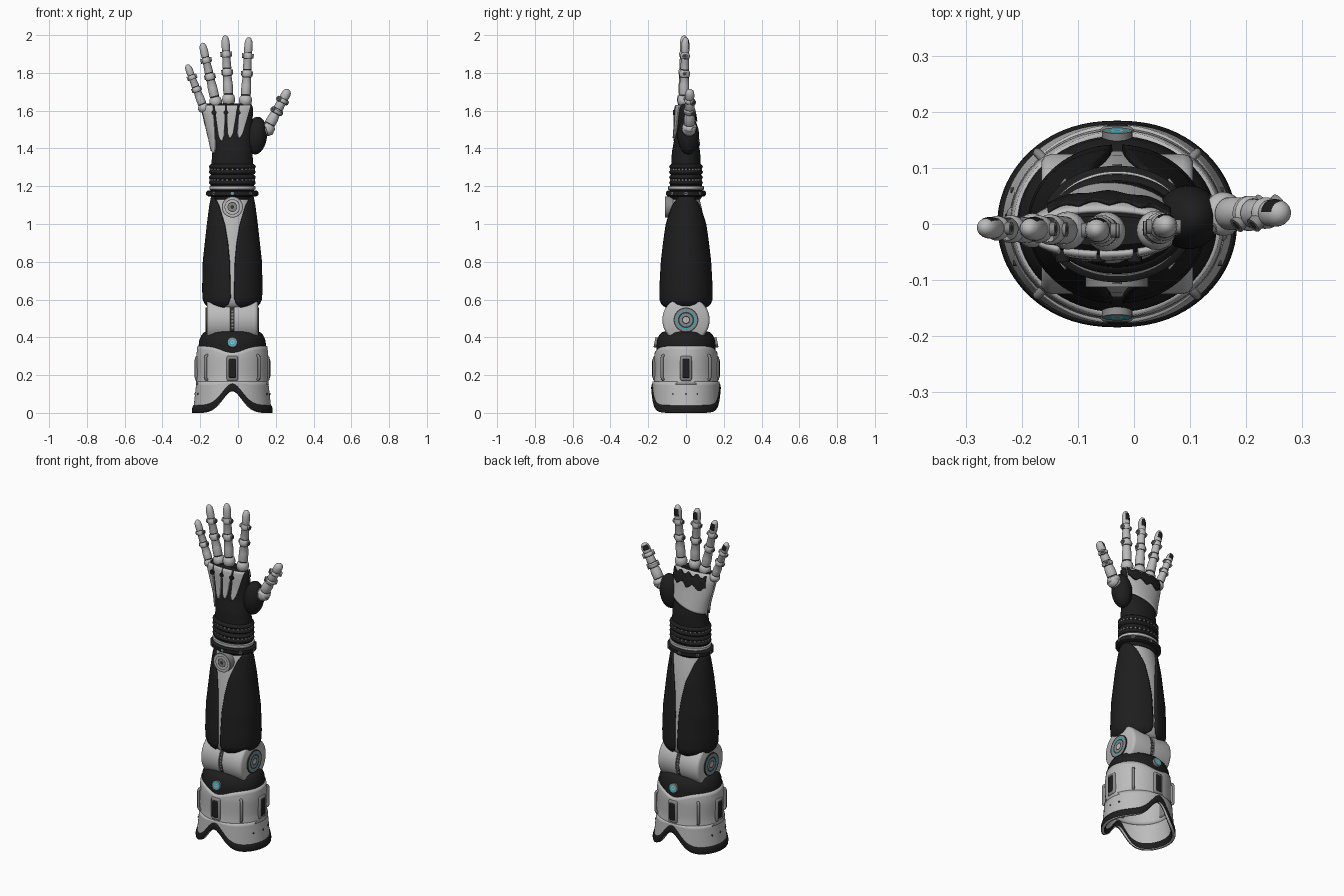
import bpy, bmesh
from math import sin, cos, pi, exp, asin, sqrt, radians
from mathutils import Vector

if "Cube" in bpy.data.objects:
    bpy.data.objects.remove(bpy.data.objects["Cube"])

AXIS = -0.03  # x of the arm's centre line


def material(name, r, g, b):
    m = bpy.data.materials.new(name)
    m.use_nodes = True
    m.diffuse_color = (r, g, b, 1)
    node = next(n for n in m.node_tree.nodes if n.type == 'BSDF_PRINCIPLED')
    node.inputs["Base Color"].default_value = (r, g, b, 1)
    node.inputs["Roughness"].default_value = 0.5
    return m


WHITE, BLACK, GRAPHITE, METAL, TEAL = range(5)
MATS = [material("white_shell", .5, .5, .5), material("black_rubber", .013, .013, .013),
        material("graphite_joint", .04, .04, .04), material("grey_metal", .25, .25, .25),
        material("teal_light", .05, .4, .5)]


def finish(name, bm, solid=0, offset=-1, bevel=0):
    mesh = bpy.data.meshes.new(name)
    bm.to_mesh(mesh)
    bm.free()
    for m in MATS:
        mesh.materials.append(m)
    mesh.polygons.foreach_set("use_smooth", [True] * len(mesh.polygons))
    mesh.set_sharp_from_angle(angle=radians(40))
    ob = bpy.data.objects.new(name, mesh)
    bpy.context.scene.collection.objects.link(ob)
    if solid:
        mod = ob.modifiers.new("thickness", 'SOLIDIFY')
        mod.thickness, mod.offset = solid, offset
    if bevel:
        mod = ob.modifiers.new("bevel", 'BEVEL')
        mod.width, mod.segments = bevel, 3
    return ob


def grid(name, fn, n, rows, mat=WHITE, rule=None, loop=True, caps=False, **kw):
    """Surface through fn(u, row); rule(centre, row) picks each face's material."""
    bm = bmesh.new()
    cols = n if loop else n + 1
    vs = [[bm.verts.new(fn(i / n, r)) for i in range(cols)] for r in rows]
    for j in range(len(rows) - 1):
        for i in range(n):
            k = (i + 1) % cols
            f = bm.faces.new((vs[j][i], vs[j][k], vs[j + 1][k], vs[j + 1][i]))
            f.material_index = rule(f.calc_center_median(), rows[j]) if rule else mat
    if caps:
        for ring in (vs[0][::-1], vs[-1]):
            bm.faces.new(ring).material_index = mat
    bmesh.ops.remove_doubles(bm, verts=bm.verts, dist=1e-5)
    return finish(name, bm, **kw)


def at(table, z):
    """Linear look-up in rows of (z, values...)."""
    if z <= table[0][0]:
        return table[0][1:]
    for a, b in zip(table, table[1:]):
        if z <= b[0]:
            t = (z - a[0]) / (b[0] - a[0])
            return [p + (q - p) * t for p, q in zip(a[1:], b[1:])]
    return table[-1][1:]


def oval(u, z, rx, ry, cx=AXIS, cy=0):
    return Vector((cx + rx * cos(2 * pi * u), cy + ry * sin(2 * pi * u), z))


def loft(name, rings, mat, n=64, **kw):
    return grid(name, lambda u, r: oval(u, *r), n, rings, mat, caps=True, **kw)


def turn(name, start, direction, profile, n=24, rule=None):
    """Turned part; profile rows are (distance along, radius, material)."""
    start, d = Vector(start), Vector(direction).normalized()
    e1 = d.orthogonal().normalized()
    e2 = d.cross(e1)
    return grid(name, lambda u, r: start + d * r[0] + (e1 * cos(2 * pi * u) + e2 * sin(2 * pi * u)) * r[1],
                n, profile, rule=rule or (lambda c, r: r[2]))


def disc(name, centre, direction, rings, h=.01, n=32):
    """Round plate with concentric coloured rings of (radius, material)."""
    prof = [(0, 0, rings[0][1]), (0, rings[0][0], rings[0][1])]
    prof += [(h, r, m) for r, m in rings] + [(h, 0, rings[-1][1])]
    return turn(name, centre, direction, prof, n)


def box(name, centre, size, angle, mat, bevel):
    bm = bmesh.new()
    bmesh.ops.create_cube(bm, size=1)
    for v in bm.verts:
        v.co = Vector(a * b for a, b in zip(v.co, size))
    for f in bm.faces:
        f.material_index = mat
    ob = finish(name, bm, bevel=bevel)
    ob.location, ob.rotation_euler.z = centre, angle


def pipe(name, points, radius, mat):
    cu = bpy.data.curves.new(name, 'CURVE')
    cu.dimensions, cu.bevel_depth, cu.bevel_resolution = '3D', radius, 3
    cu.use_fill_caps = True
    sp = cu.splines.new('POLY')
    sp.points.add(len(points) - 1)
    for p, co in zip(sp.points, points):
        p.co = (*co, 1)
    cu.materials.append(MATS[mat])
    bpy.context.scene.collection.objects.link(bpy.data.objects.new(name, cu))


def steps(a, b, n):
    return [a + (b - a) * i / n for i in range(n + 1)]


# Shoulder cuff: flared skirt with arched hem, black rim, upper shell and cap
SKIRT = [(0, .21, .184), (.05, .203, .182), (.16, .191, .177)]
SHELL = [(.15, .193, .172), (.2, .188, .167), (.3, .191, .168), (.36, .184, .16)]


def hump(u, width):
    return exp(-(.2 * cos(2 * pi * u) / width) ** 2)


def skirt(u, v, top=.165, extra=0):
    low = .115 * hump(u, .075)
    z = low + (top if extra else top - low) * v
    rx, ry = at(SKIRT, z)
    return oval(u, z, rx + extra, ry + extra)


def shell(u, v):
    z = .15 + (.205 - .035 * hump(u, .09)) * v
    return oval(u, z, *at(SHELL, z))


grid("cuff_skirt", skirt, 96, steps(0, 1, 8), WHITE, solid=.012)
grid("cuff_rim", lambda u, v: skirt(u, v, .04, .003 + .003 * sin(pi * v)), 96,
     steps(0, 1, 6), BLACK, solid=.022)
grid("cuff_shell", shell, 96, steps(0, 1, 10), WHITE, solid=.014)
loft("cuff_cap", [(.3, .178, .156), (.36, .178, .157), (.385, .175, .154), (.41, .164, .143),
                  (.425, .152, .13), (.432, .135, .115)], BLACK)
for k in range(4):
    a = k * pi / 2
    p = oval(k / 4, .235, .183, .161)
    box("cuff_slot_frame", p, (.028, .062, .135), a, METAL, .012)
    box("cuff_slot", p + Vector((cos(a), sin(a), 0)) * .004, (.028, .046, .108), a, BLACK, .012)
    path = [(z, r) for z, r in ((.175, 0), (.18, .012), (.19, .016), (.29, .016), (.3, .012), (.305, 0))]
    pipe("cuff_handle", [oval(k / 4 + .125, z, .185 + r, .164 + r) for z, r in path], .008, METAL)
for s in (-1, 1):
    disc("cuff_light", (AXIS, s * .145, .37), (0, s, .2), [(.027, METAL), (.021, TEAL), (.011, WHITE), (.006, TEAL)], .022)
    for y in (-.07, 0, .06):
        disc("cuff_rivet", (AXIS + s * .195 * sqrt(1 - (y / .18) ** 2), y, .1), (s, 0, 0), [(.005, GRAPHITE)], .006, 10)

# Elbow: cross barrel with a dark centre groove and ringed end plates
turn("elbow_barrel", (AXIS - .135, 0, .492), (1, 0, 0),
     [(0, 0, WHITE), (0, .112, WHITE), (.006, .121, WHITE), (.018, .125, WHITE), (.123, .125, WHITE),
      (.124, .119, GRAPHITE), (.146, .119, WHITE), (.147, .125, WHITE), (.252, .125, WHITE),
      (.264, .121, WHITE), (.27, .112, WHITE), (.27, 0, WHITE)], 64)
for s in (-1, 1):
    disc("elbow_plate", (AXIS + s * .133, 0, .492), (s, 0, 0),
         [(.066, GRAPHITE), (.06, METAL), (.05, TEAL), (.043, GRAPHITE), (.035, METAL), (.022, GRAPHITE), (.016, WHITE)], .008)
    for z in steps(.45, .54, 5):
        y = sqrt(.119 ** 2 - (z - .492) ** 2)
        disc("elbow_stud", (AXIS, s * y, z), (0, s, 0), [(.006, METAL)], .005, 10)

# Forearm: white core between two black side shells that part towards the wrist
ARM = [(.555, .118, .112), (.57, .143, .13), (.6, .157, .141), (.65, .16, .142), (.8, .157, .134),
       (1, .135, .113), (1.1, .122, .092), (1.145, .113, .08)]
GAP = [(.555, .045), (.575, .02), (.61, .009), (.8, .014), (.9, .024), (1, .042), (1.1, .075), (1.145, .1)]
loft("forearm_core", [(z, rx - .014, ry - .012) for z, rx, ry in ARM], WHITE)
for side, name in ((0, "forearm_shell_left"), (.5, "forearm_shell_right")):
    def half(u, z, side=side):
        rx, ry = at(ARM, z)
        g = asin(min(.95, at(GAP, z)[0] / rx))
        return oval(side + (u - .5) * (pi - 2 * g) / (2 * pi), z, rx, ry)
    grid(name, half, 40, steps(.555, .62, 6) + steps(.64, 1.145, 24), BLACK, loop=False, solid=.014)
disc("forearm_badge", (AXIS, -.07, 1.09), (0, -1, 0),
     [(.056, METAL), (.05, WHITE), (.041, GRAPHITE), (.038, WHITE), (.026, GRAPHITE), (.022, METAL), (.01, GRAPHITE)], .042)

# Wrist: collar, white band and ribbed rubber bellows
loft("wrist_seat", [(1.13, .1, .075), (1.15, .115, .088), (1.21, .115, .085)], BLACK)
loft("wrist_collar", [(1.146, .128, .096), (1.152, .136, .104), (1.172, .136, .104), (1.178, .128, .096)], BLACK)
loft("wrist_band", [(1.18, .117, .09), (1.184, .122, .094), (1.198, .122, .094), (1.202, .117, .09)], WHITE)
for k in range(8):
    p = oval(k / 8, 1.162, .134, .102)
    disc("collar_light", p, p - Vector((AXIS, 0, 1.162)), [(.009, METAL), (.006, TEAL if k == 6 else GRAPHITE)], .005, 12)


def rib(z):
    r = .011 * abs(sin((z - 1.205) / .028 * pi))
    return z, .113 + r, .078 + r


loft("wrist_bellows", [rib(z) for z in steps(1.205, 1.317, 40)], BLACK)
for z in (1.233, 1.289):
    for k in range(28):
        p = oval(k / 28, z, .113, .078)
        disc("wrist_stud", p, p - Vector((AXIS, 0, z)), [(.006, METAL)], .008, 8)

# Hand body, with fitted plates on its back and palm
HAND = [(1.3, .112, .078, -.03, 0), (1.38, .106, .075, -.03, 0), (1.45, .112, .062, -.037, 0),
        (1.52, .122, .053, -.046, -.004), (1.59, .132, .047, -.053, -.009), (1.62, .132, .04, -.054, -.012),
        (1.638, .122, .026, -.053, -.012)]
loft("hand_body", [(z, *at(HAND, z)) for z in steps(1.3, 1.638, 30)], BLACK)


def patch(name, fn, side, off, mat, nu=12, nv=20):
    """Thin plate on the hand; fn(u, v) gives x and z, side is -1 front or 1 rear."""
    def point(u, v):
        x, z = fn(u, v)
        rx, ry, cx, cy = at(HAND, z)
        c = max(-.997, min(.997, (x - cx) / rx))
        return Vector((cx + (rx + off) * c, cy + side * (ry + off) * sqrt(1 - c * c), z))
    grid(name, point, nu, steps(0, 1, nv), mat, loop=False, solid=.008, offset=0)


PLATES = [(-.159, -.123, 1.375), (-.094, -.085, 1.44), (-.032, -.042, 1.455), (.034, .004, 1.455)]
for top, low, zb in PLATES:
    def strip(u, v, top=top, low=low, zb=zb):
        w = (.012 + .017 * v) * min(1, sqrt(v * 6 + .05))
        return low + (top - low) * v + (2 * u - 1) * w, zb + (1.628 - zb) * v
    patch("hand_back_plate", strip, -1, .005, WHITE)
for x in (-.127, -.064, .001):
    disc("hand_back_bolt", (x, -.04, 1.59), (0, -1, 0), [(.013, BLACK)], .028, 16)


def palm(u, v):
    x = .06 - .25 * u
    low = 1.41 + .05 * (1 - u) ** 2 - .03 * u * u
    return x, low + (1.632 - low) * v


def palm_grip(u, v):
    low = 1.565 - .02 * u + .012 * cos(u * 6 * pi)
    return .055 - .2 * u, low + (1.618 + .008 * cos(u * 8 * pi) - low) * v


patch("palm_plate", palm, 1, .004, WHITE, 40)
patch("palm_grip", palm_grip, 1, .011, BLACK, 48)

# Fingers: turned links with bulging joints, dark seams and black fingertip pads
LINK = [(0, 0, WHITE), (0, .02, WHITE), (.03, .031, WHITE), (.08, .035, WHITE), (.13, .031, WHITE),
        (.15, .024, GRAPHITE), (.17, .026, WHITE), (.3, .026, WHITE), (.41, .022, GRAPHITE), (.425, .025, WHITE),
        (.45, .028, WHITE), (.49, .028, WHITE), (.52, .022, GRAPHITE), (.535, .0235, WHITE), (.68, .021, GRAPHITE),
        (.69, .023, WHITE), (.71, .025, WHITE), (.74, .025, WHITE), (.77, .02, GRAPHITE), (.78, .021, WHITE),
        (.83, .022, WHITE), (.87, .022, WHITE), (.91, .021, WHITE), (.95, .018, WHITE), (.985, .011, WHITE), (1, 0, WHITE)]


def finger(name, base, tip, k, pad):
    base, tip, pad = Vector(base), Vector(tip), Vector(pad).normalized()
    axis = tip - base
    length = axis.length

    def rule(c, row):
        d = c - base
        radial = d - axis * (d.dot(axis) / length ** 2)
        on_pad = .8 < row[0] / length < .94 and radial.dot(pad) > .75 * radial.length
        return BLACK if on_pad else row[2]
    turn(name, base, axis, [(t * length, r * k, m) for t, r, m in LINK], 24, rule)
    side = axis.cross(pad).normalized()
    for t in (.08, .47, .725):
        for s in (-1, 1):
            disc(name + "_pin", base + axis * t + side * s * .018 * k, side * s,
                 [(.013 * k, METAL), (.008 * k, GRAPHITE)], .013 * k, 14)


finger("little_finger", (-.174, -.012, 1.595), (-.27, -.006, 1.845), .88, (0, 1, 0))
finger("ring_finger", (-.112, -.012, 1.62), (-.19, -.008, 1.96), .97, (0, 1, 0))
finger("middle_finger", (-.048, -.014, 1.63), (-.068, -.01, 2), 1, (0, 1, 0))
finger("index_finger", (.038, -.012, 1.625), (.058, -.002, 1.99), 1, (0, 1, 0))

# Thumb: black ball mount, white knuckle sleeve and finger links
ball = [(-.1 * cos(pi * i / 16), .057 * sin(pi * i / 16), BLACK) for i in range(17)]
turn("thumb_mount", (.097, .012, 1.468), (.1, 0, 1), ball, 32)
turn("thumb_sleeve", (.1, .016, 1.485), (1, 0, .3),
     [(0, 0, WHITE), (0, .035, WHITE), (.05, .035, GRAPHITE), (.055, .037, WHITE), (.078, .034, WHITE),
      (.085, .027, WHITE), (.085, 0, WHITE)])
finger("thumb", (.15, .018, 1.495), (.268, .02, 1.713), 1.12, (-.5, .7, .3))
